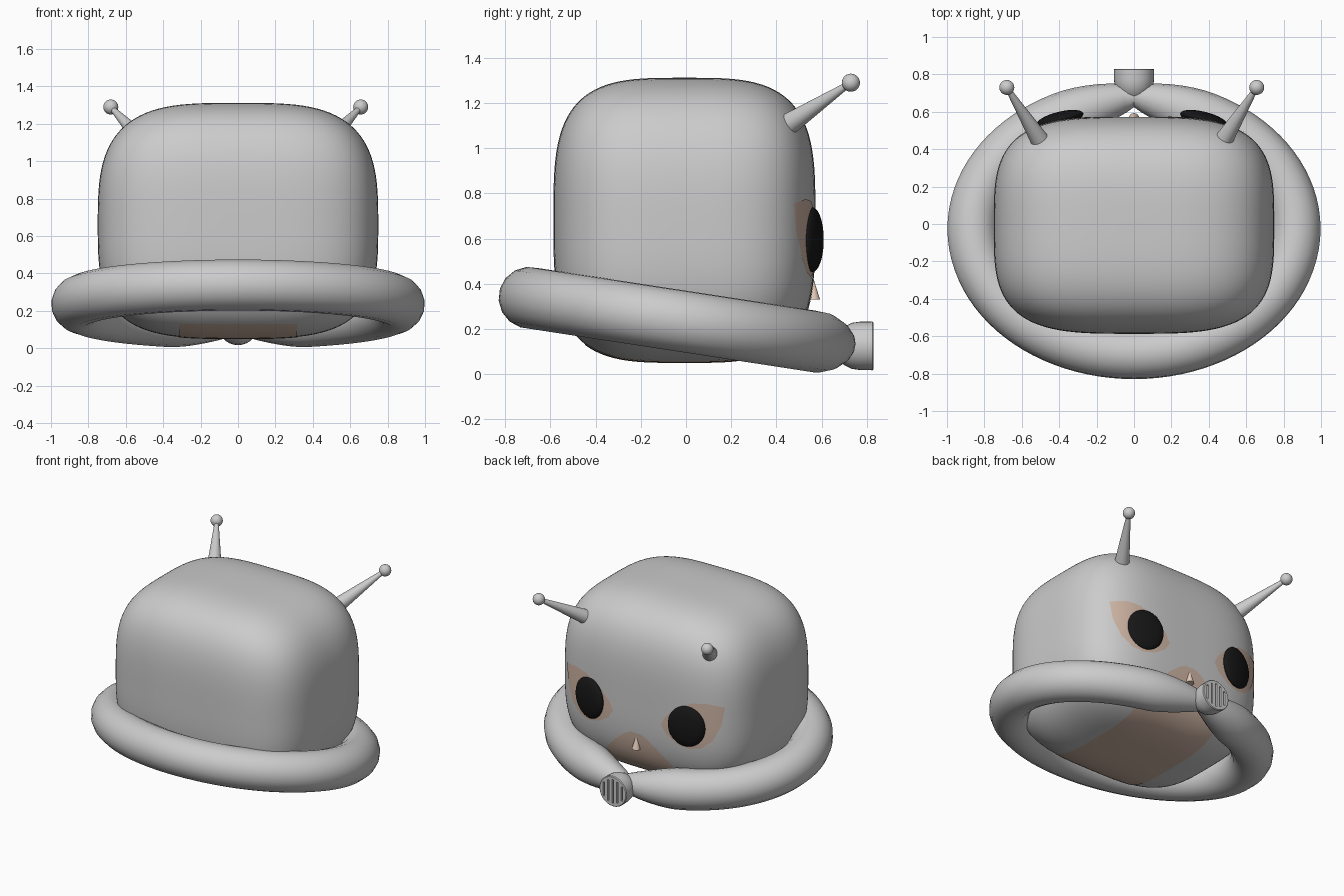
import bpy, bmesh, math
from mathutils import Matrix, Vector

if "Cube" in bpy.data.objects:
    bpy.data.objects.remove(bpy.data.objects["Cube"])

HALF = Vector((0.75, 0.58, 0.63))
MID = Vector((0, -0.007, 0.682))
DX = -0.012  # slight sideways offset of the face parts


def material(name, rgb):
    m = bpy.data.materials.new(name)
    m.diffuse_color = (*rgb, 1)
    m.use_nodes = True
    m.node_tree.nodes["Principled BSDF"].inputs["Base Color"].default_value = m.diffuse_color
    return m


SKIN = material("skin_tan", (0.62, 0.46, 0.37))
LIGHT = material("nose_tan", (0.78, 0.60, 0.49))
BLACK = material("eye_black", (0.008, 0.008, 0.008))


def finish(bm, name, mat=None, angle=40):
    me = bpy.data.meshes.new(name)
    bm.to_mesh(me)
    bm.free()
    ob = bpy.data.objects.new(name, me)
    bpy.context.collection.objects.link(ob)
    if mat:
        me.materials.append(mat)
    bpy.ops.object.select_all(action='DESELECT')
    ob.select_set(True)
    bpy.context.view_layer.objects.active = ob
    if angle:
        bpy.ops.object.shade_smooth_by_angle(angle=math.radians(angle))
    return ob


def head_bmesh(grow=1.0):
    # cube grid pushed out to a rounded box
    bm = bmesh.new()
    bmesh.ops.create_cube(bm, size=2)
    bmesh.ops.subdivide_edges(bm, edges=bm.edges[:], cuts=31, use_grid_fill=True)
    p = 3.5
    for v in bm.verts:
        c = v.co / sum(abs(k) ** p for k in v.co) ** (1 / p)
        c.x *= 1 - 0.05 * max(0, c.z) ** 2
        v.co = MID + Vector(a * b * grow for a, b in zip(c, HALF))
    return bm


def patch(name, outline, back):
    # piece of the head skin inside a convex x-z outline, on one half of the head
    bm = head_bmesh(1.004)

    def cut(co, no):
        bmesh.ops.bisect_plane(bm, geom=bm.verts[:] + bm.edges[:] + bm.faces[:],
                               plane_co=co, plane_no=no, clear_outer=True)
    cut((0, 0, 0), (0, -1 if back else 1, 0))
    cx = sum(q[0] for q in outline) / len(outline)
    cz = sum(q[1] for q in outline) / len(outline)
    for a, b in zip(outline, outline[1:] + outline[:1]):
        n = Vector((b[1] - a[1], 0, a[0] - b[0]))
        if n.dot(Vector((a[0] - cx, 0, a[1] - cz))) < 0:
            n = -n
        cut((a[0], 0, a[1]), n)
    return finish(bm, name, SKIN)


def cone(bm, a, b, r1, r2, seg=24):
    a, b = Vector(a), Vector(b)
    rot = (b - a).to_track_quat('Z', 'Y').to_matrix().to_4x4()
    bmesh.ops.create_cone(bm, cap_ends=True, segments=seg, radius1=r1, radius2=r2,
                          depth=(b - a).length, matrix=Matrix.Translation((a + b) / 2) @ rot)


# head
finish(head_bmesh(), "head")

# muzzle and underside colouring
side = [(0.04, 0.445), (0.09, 0.42), (0.16, 0.365), (0.24, 0.285), (0.30, 0.20), (0.315, 0.12), (0.315, -0.1)]
patch("muzzle_patch", side + [(-x, z) for x, z in reversed(side)], True)
patch("underside_patch", [(-0.315, -0.1), (0.315, -0.1), (0.315, 0.13), (-0.315, 0.13)], False)

# nose
bm = bmesh.new()
cone(bm, (0, 0.565, 0.33), (0, 0.56, 0.43), 0.028, 0.002)
finish(bm, "nose", LIGHT)

# eyes, eye patches and antennae
eye = [(0.19, 0.56), (0.22, 0.62), (0.30, 0.70), (0.42, 0.765), (0.52, 0.775), (0.62, 0.755),
       (0.60, 0.62), (0.55, 0.51), (0.48, 0.45), (0.40, 0.43), (0.31, 0.45), (0.23, 0.50)]
for s, tag in ((1, "right"), (-1, "left")):
    patch(tag + "_eye_patch", [(s * x + DX, z) for x, z in eye], True)
    bm = bmesh.new()
    bmesh.ops.create_uvsphere(bm, u_segments=32, v_segments=20, radius=1,
                              matrix=Matrix.Translation((s * 0.385 + DX, 0.56, 0.595))
                              @ Matrix.Rotation(-s * math.radians(14), 4, 'Z')
                              @ Matrix.Diagonal((0.13, 0.04, 0.143, 1)))
    finish(bm, tag + "_eye", BLACK)
    bm = bmesh.new()
    tip = (s * 0.668 + DX, 0.73, 1.29)
    cone(bm, (s * 0.48 + DX, 0.43, 1.09), tip, 0.052, 0.012)
    bmesh.ops.create_uvsphere(bm, u_segments=24, v_segments=16, radius=0.04,
                              matrix=Matrix.Translation(tip))
    finish(bm, tag + "_antenna")

# tilted collar tube, narrowing where it meets the knob
cu = bpy.data.curves.new("collar", 'CURVE')
cu.dimensions = '3D'
cu.bevel_depth = 1
cu.bevel_resolution = 6
N = 96
sp = cu.splines.new('POLY')
sp.points.add(N - 1)
sp.use_cyclic_u = True
for i, pt in enumerate(sp.points):
    t = 2 * math.pi * i / N
    d = min(t, 2 * math.pi - t)
    k = max(0, 1 - d / 0.42) ** 1.5
    pt.co = (0.862 * math.sin(t), -0.028 + 0.665 * math.cos(t) + 0.05 * k,
             0.236 - 0.102 * math.cos(t), 1)
    pt.radius = 0.137 - 0.075 * k
collar = bpy.data.objects.new("collar", cu)
bpy.context.collection.objects.link(collar)
bpy.ops.object.select_all(action='DESELECT')
collar.select_set(True)
bpy.context.view_layer.objects.active = collar
bpy.ops.object.convert(target='MESH')
bpy.ops.object.shade_smooth_by_angle(angle=math.radians(40))

# knob: turned profile along y with slots in its end
bm = bmesh.new()
prof = [(0, 0.642), (0.03, 0.648), (0.055, 0.665), (0.085, 0.70), (0.102, 0.735),
        (0.107, 0.77), (0.108, 0.825), (0.103, 0.83), (0, 0.83)]
vs = [bm.verts.new((r, y, 0.125)) for r, y in prof]
es = [bm.edges.new(q) for q in zip(vs, vs[1:])]
bmesh.ops.spin(bm, geom=vs + es, cent=(0, 0, 0.125), axis=(0, 1, 0), angle=2 * math.pi, steps=32)
bmesh.ops.remove_doubles(bm, verts=bm.verts[:], dist=0.0005)
bmesh.ops.recalc_face_normals(bm, faces=bm.faces[:])
knob = finish(bm, "knob")
bm = bmesh.new()
for i, h in enumerate((0.10, 0.15, 0.17, 0.15, 0.10)):
    bmesh.ops.create_cube(bm, size=1, matrix=Matrix.Translation((-0.07 + 0.035 * i, 0.83, 0.125))
                          @ Matrix.Diagonal((0.012, 0.04, h, 1)))
slots = finish(bm, "knob_slot_cutter", None, 0)
slots.hide_render = True
slots.hide_set(True)
mod = knob.modifiers.new("slots", 'BOOLEAN')
mod.object = slots
mod.operation = 'DIFFERENCE'
mod.solver = 'EXACT'
